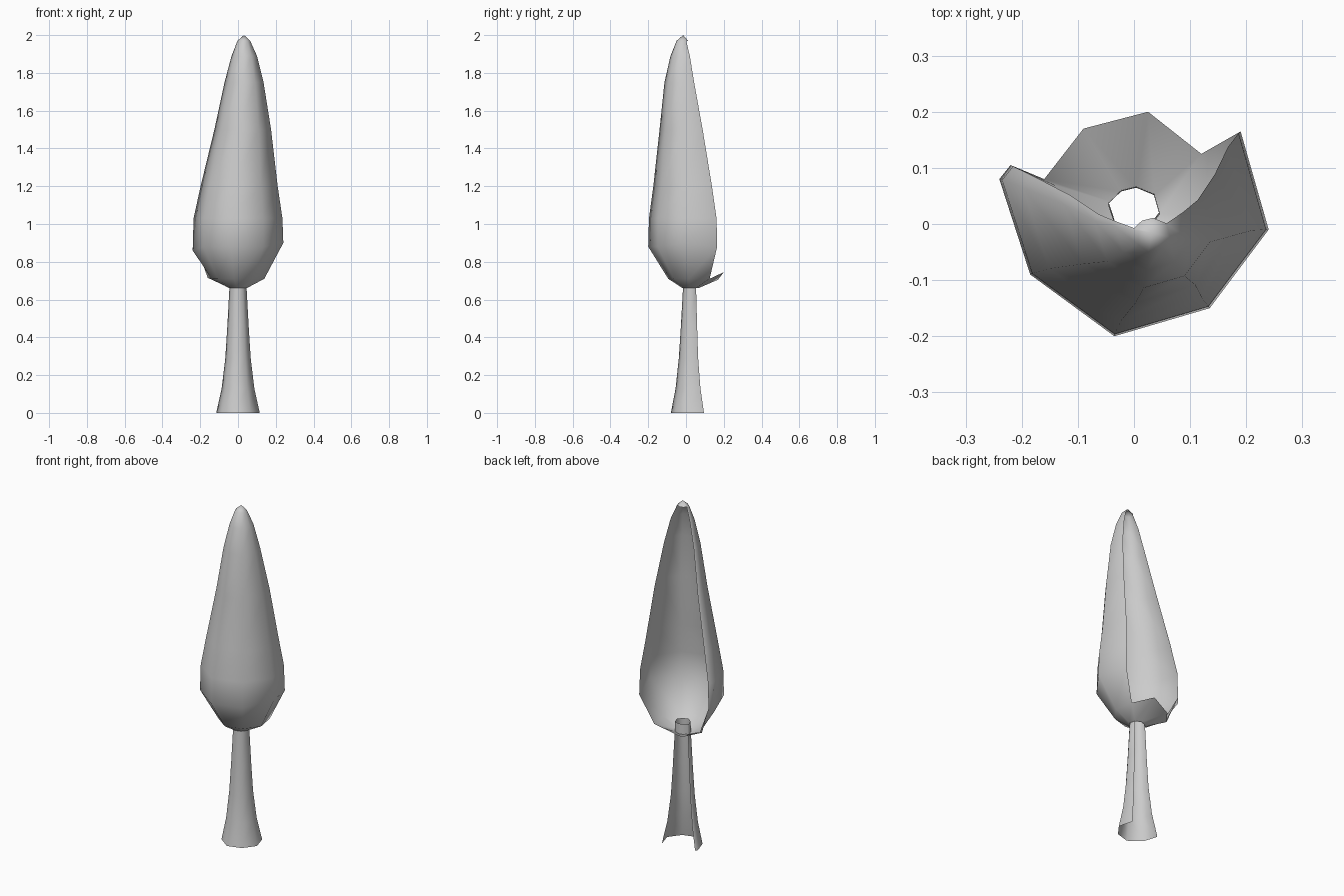
import bpy
import bmesh
from mathutils import Vector

if "Cube" in bpy.data.objects:
    bpy.data.objects.remove(bpy.data.objects["Cube"])

# Shared seven-sided section: seven points run around the front, two close the back
SECTION = [(.19, .165), (.24, -.01), (.135, -.15), (-.035, -.20),
           (-.185, -.09), (-.24, .08), (-.22, .105), (-.12, .20), (.02, .235)]
OPEN = 7


def loft(name, rings, closed_rows, apex=None, moved=None):
    """rings: (z, scale, centre x, centre y); rows not in closed_rows stay open at the back."""
    bm = bmesh.new()
    grid = []
    for z, s, cx, cy in rings:
        grid.append([bm.verts.new((cx + s * x, cy + s * y, z)) for x, y in SECTION])
    for (r, i), co in (moved or {}).items():
        grid[r][i].co = Vector(co)
    n = len(SECTION)
    for r in range(len(rings) - 1):
        for i in range(n if r in closed_rows else OPEN - 1):
            j = (i + 1) % n
            bm.faces.new((grid[r][j], grid[r][i], grid[r + 1][i], grid[r + 1][j]))
    if apex:
        tip = bm.verts.new(apex)
        for i in range(n):
            bm.faces.new((grid[-1][(i + 1) % n], grid[-1][i], tip))
    bmesh.ops.delete(bm, geom=[v for v in bm.verts if not v.link_faces], context='VERTS')
    for f in bm.faces:
        f.smooth = True
    mesh = bpy.data.meshes.new(name)
    bm.to_mesh(mesh)
    bm.free()
    obj = bpy.data.objects.new(name, mesh)
    bpy.context.collection.objects.link(obj)
    return obj


# Flared trunk, open at the back below its rim
loft("trunk", [(0, .48, 0, .016), (.13, .36, 0, .017), (.29, .28, 0, .018),
               (.46, .235, 0, .02), (.66, .19, 0, .022), (.72, .185, 0, .022)],
     closed_rows={4})

# Tapered crown, open at the back above a short flared lip
loft("foliage", [(.66, .19, 0, .02), (.71, .58, 0, .022), (.88, 1, 0, 0),
                 (1.03, .98, 0, 0), (1.2, .85, .006, -.003), (1.5, .625, .025, -.015),
                 (1.75, .43, .032, -.028), (1.89, .28, .033, -.026),
                 (1.97, .14, .031, -.022)],
     closed_rows={0}, apex=(.032, -.015, 2.0),
     moved={(1, 0): (.12, .125, .71), (1, 6): (-.16, .08, .715),
            (1, 7): (-.09, .17, .705), (1, 8): (.025, .20, .745),
            (2, 1): (.24, -.01, .90), (2, 5): (-.24, .08, .86)})
